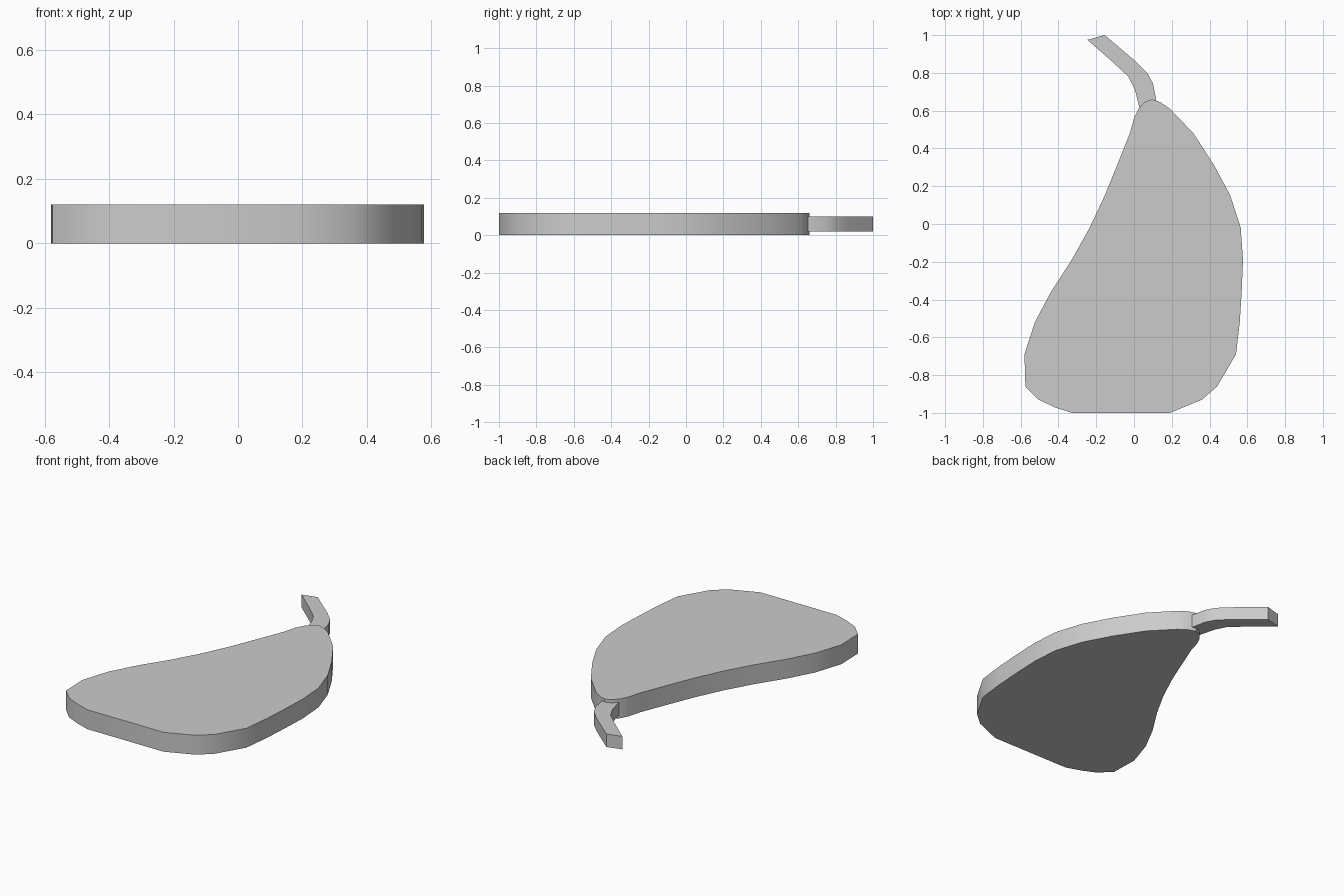
import bpy, bmesh, math

if "Cube" in bpy.data.objects:
    bpy.data.objects.remove(bpy.data.objects["Cube"])


def plate(name, outline, z0, z1):
    """Extrude a closed top-view outline from z0 to z1."""
    bm = bmesh.new()
    face = bm.faces.new([bm.verts.new((x, y, z0)) for x, y in outline])
    ext = bmesh.ops.extrude_face_region(bm, geom=[face], use_keep_orig=True)
    top = [g for g in ext["geom"] if isinstance(g, bmesh.types.BMVert)]
    bmesh.ops.translate(bm, verts=top, vec=(0, 0, z1 - z0))
    bmesh.ops.recalc_face_normals(bm, faces=bm.faces)
    mesh = bpy.data.meshes.new(name)
    bm.to_mesh(mesh)
    bm.free()
    obj = bpy.data.objects.new(name, mesh)
    bpy.context.collection.objects.link(obj)
    bpy.ops.object.select_all(action='DESELECT')
    obj.select_set(True)
    bpy.context.view_layer.objects.active = obj
    bpy.ops.object.shade_smooth_by_angle(angle=math.radians(30))
    return obj


# Flat pear-shaped body, anticlockwise from the lower left
plate("pear_body", [
    (-0.33, -1), (0.19, -1), (0.36, -0.93), (0.44, -0.86), (0.54, -0.69),
    (0.56, -0.52), (0.57, -0.36), (0.577, -0.19), (0.565, -0.02), (0.51, 0.15),
    (0.425, 0.31), (0.315, 0.48), (0.19, 0.61), (0.14, 0.645), (0.095, 0.66),
    (0.055, 0.645), (0.025, 0.61), (0, 0.56), (-0.022, 0.48), (-0.09, 0.31),
    (-0.155, 0.15), (-0.235, -0.02), (-0.33, -0.19), (-0.44, -0.36),
    (-0.525, -0.52), (-0.58, -0.69), (-0.575, -0.86), (-0.505, -0.93),
    (-0.42, -0.97)], 0, 0.12)

# Thinner curved stem, its foot tucked into the body
plate("stem", [
    (0.03, 0.61), (0.12, 0.64), (0.115, 0.67), (0.1, 0.745), (0.07, 0.80),
    (0.01, 0.86), (-0.155, 1), (-0.247, 0.975), (-0.11, 0.855),
    (-0.03, 0.78), (0.005, 0.71), (0.025, 0.63)], 0.02, 0.10)
